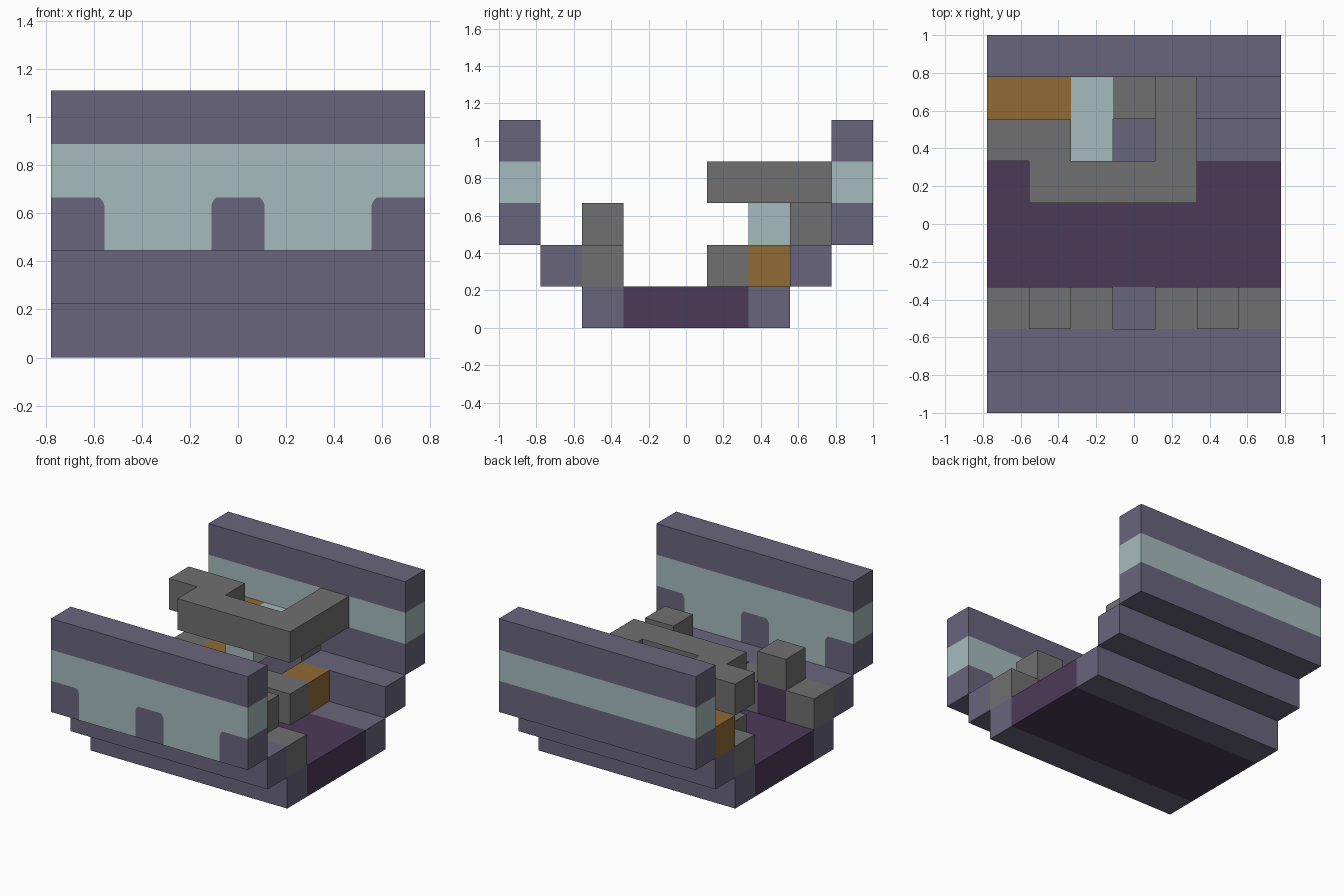
import bpy
import bmesh

cube = bpy.data.objects.get("Cube")
if cube:
    bpy.data.objects.remove(cube, do_unlink=True)

U = 2 / 9  # grid cell size


def material(name, rgb):
    lin = [((c / 255 + 0.055) / 1.055) ** 2.4 for c in rgb] + [1]
    m = bpy.data.materials.new(name)
    m.use_nodes = True
    m.diffuse_color = lin
    m.node_tree.nodes["Principled BSDF"].inputs["Base Color"].default_value = lin
    return m


slate = material("slate", (105, 101, 125))
teal = material("pale_teal", (166, 187, 189))
purple = material("dark_purple", (75, 58, 88))
grey = material("grey", (112, 112, 112))
brown = material("brown", (144, 107, 53))


def prism(name, mat, outline, axis, start, end):
    """Extrude an outline given in grid cells along y or z."""
    def place(a, b, t):
        x, y, z = (a, t, b) if axis == "y" else (a, b, t)
        return ((x - 3.5) * U, (y - 4.5) * U, z * U)

    bm = bmesh.new()
    face = bm.faces.new([bm.verts.new(place(a, b, start)) for a, b in outline])
    new = bmesh.ops.extrude_face_region(bm, geom=[face])["geom"]
    shift = [p - q for p, q in zip(place(0, 0, end), place(0, 0, start))]
    bmesh.ops.translate(bm, vec=shift,
                        verts=[v for v in new if isinstance(v, bmesh.types.BMVert)])
    bmesh.ops.recalc_face_normals(bm, faces=bm.faces)
    mesh = bpy.data.meshes.new(name)
    bm.to_mesh(mesh)
    bm.free()
    mesh.materials.append(mat)
    ob = bpy.data.objects.new(name, mesh)
    bpy.context.collection.objects.link(ob)
    return ob


def box(name, mat, x0, x1, y0, y1, z0, z1):
    prism(name, mat, [(x0, y0), (x1, y0), (x1, y1), (x0, y1)], "z", z0, z1)


# Floor and stepped sides
box("floor", purple, 0, 7, 3, 6, 0, 1)
for side, edge, step in (("front", 2, 1), ("back", 6, 7)):
    box(side + "_floor_edge", slate, 0, 7, edge, edge + 1, 0, 1)
    box(side + "_step", slate, 0, 7, step, step + 1, 1, 2)

# Back wall in plain bands
box("back_wall_base", slate, 0, 7, 8, 9, 2, 3)
box("back_wall_band", teal, 0, 7, 8, 9, 3, 4)
box("back_wall_cap", slate, 0, 7, 8, 9, 4, 5)

# Front wall: band with teeth fitted between round-shouldered pillars
box("front_wall_cap", slate, 0, 7, 0, 1, 4, 5)
R, H = 0.1, 0.15


def shoulder(x, s):
    return [(x, 2), (x, 3 - H), (x - s * R * 0.4, 3 - H * 0.4), (x - s * R, 3)]


left_end = shoulder(1, 1)
mid = shoulder(3, -1) + shoulder(4, 1)[::-1]
right_end = shoulder(6, -1)
prism("front_wall_pillar_right", slate, [(0, 2)] + left_end + [(0, 3)], "y", 0, 1)
prism("front_wall_pillar_middle", slate, mid, "y", 0, 1)
prism("front_wall_pillar_left", slate, [(7, 2)] + right_end + [(7, 3)], "y", 0, 1)
prism("front_wall_band", teal,
      [(0, 4), (0, 3)] + left_end[::-1] + mid + right_end + [(7, 3), (7, 4)], "y", 0, 1)

# Two seats along the front, each with low arms
for name, x in (("right", 0), ("left", 4)):
    box(name + "_outer_arm", grey, x, x + 1, 2, 3, 1, 2)
    box(name + "_seat_base", purple, x + 1, x + 2, 2, 3, 1, 2)
    box(name + "_seat_back", grey, x + 1, x + 2, 2, 3, 2, 3)
    box(name + "_inner_arm", grey, x + 2, x + 3, 2, 3, 1, 2)

# Counter: lower tier
box("counter_front", grey, 1, 5, 5, 6, 1, 2)
box("counter_end", grey, 0, 1, 6, 7, 1, 2)
box("counter_shelf_right", brown, 1, 2, 6, 7, 1, 2)
box("counter_shelf_left", brown, 4, 5, 6, 7, 1, 2)

# Counter: middle tier against the back wall
box("back_cabinet", brown, 0, 2, 7, 8, 2, 3)
box("back_panel", teal, 2, 3, 6, 8, 2, 3)
box("back_block", grey, 3, 4, 7, 8, 2, 3)

# Raised stepped canopy rail
prism("canopy_rail", grey,
      [(0, 6), (1, 6), (1, 5), (5, 5), (5, 8), (4, 8), (4, 6), (2, 6), (2, 7), (0, 7)],
      "z", 3, 4)
